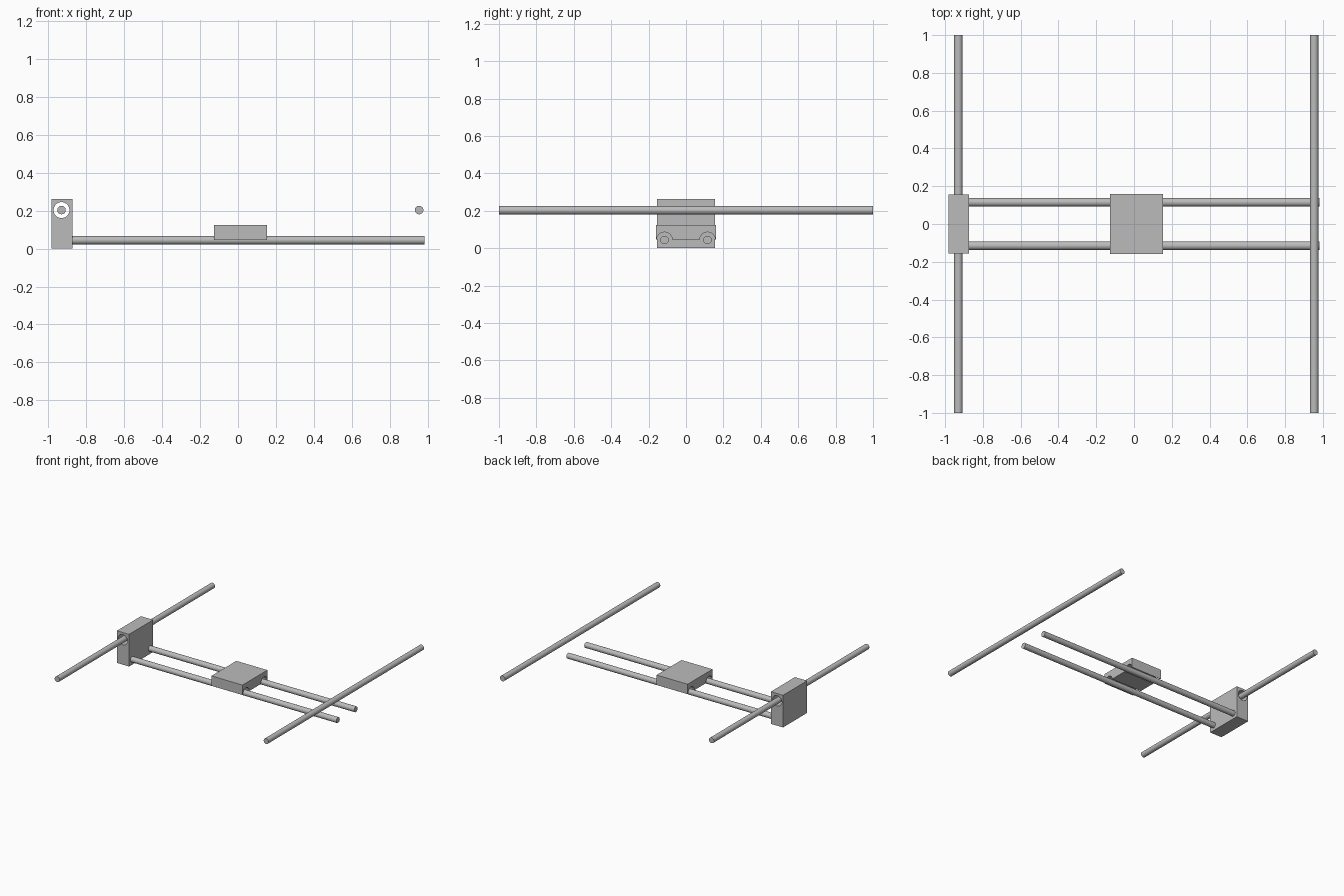
import bpy, bmesh, math
from mathutils import Matrix

cube = bpy.data.objects.get("Cube")
if cube:
    bpy.data.objects.remove(cube, do_unlink=True)

GREY = (0.5, 0.5, 0.5, 1)
grey = bpy.data.materials.new("plain_grey")
grey.use_nodes = True
grey.diffuse_color = GREY
grey.node_tree.nodes["Principled BSDF"].inputs["Base Color"].default_value = GREY

ROD_R, HOLE_R = 0.0225, 0.042
RAIL_X = (-0.93, 0.954)
RAIL_Z = 0.203
CROSS_Y, CROSS_Z = 0.115, 0.044


def add_object(name, bm):
    bmesh.ops.recalc_face_normals(bm, faces=bm.faces)
    mesh = bpy.data.meshes.new(name)
    bm.to_mesh(mesh)
    bm.free()
    mesh.materials.append(grey)
    obj = bpy.data.objects.new(name, mesh)
    bpy.context.collection.objects.link(obj)
    return obj


def smooth(obj):
    bpy.ops.object.select_all(action="DESELECT")
    obj.select_set(True)
    bpy.context.view_layer.objects.active = obj
    bpy.ops.object.shade_smooth_by_angle(angle=math.radians(30))


def rod(name, axis, length, centre, radius=ROD_R):
    turn = Matrix.Rotation(math.pi / 2, 4, "Y" if axis == "X" else "X")
    bm = bmesh.new()
    bmesh.ops.create_cone(bm, cap_ends=True, segments=32, radius1=radius, radius2=radius,
                          depth=length, matrix=Matrix.Translation(centre) @ turn)
    obj = add_object(name, bm)
    smooth(obj)
    return obj


# Long rails running front to back
rod("right_rail", "Y", 2, (RAIL_X[0], 0, RAIL_Z))
rod("left_rail", "Y", 2, (RAIL_X[1], 0, RAIL_Z))

# Pair of cross rods, seated in the end block
start, end = -0.9, 0.982
for name, side in (("front_cross_rod", -1), ("back_cross_rod", 1)):
    rod(name, "X", end - start, ((start + end) / 2, side * CROSS_Y, CROSS_Z))

# End block with a clearance hole around the right rail
bm = bmesh.new()
bmesh.ops.create_cube(bm, size=1, matrix=Matrix.Translation((-0.928, 0, 0.131))
                      @ Matrix.Diagonal((0.11, 0.31, 0.262, 1)))
block = add_object("end_block", bm)
cutter = rod("hole_cutter", "Y", 1, (RAIL_X[0], 0, RAIL_Z), HOLE_R)
cutter.hide_render = True
cut = block.modifiers.new("rail_hole", "BOOLEAN")
cut.operation = "DIFFERENCE"
cut.solver = "EXACT"
cut.object = cutter
bpy.context.view_layer.objects.active = block
bpy.ops.object.modifier_apply(modifier=cut.name)
bpy.data.objects.remove(cutter, do_unlink=True)
smooth(block)

# Carriage: half-round grooves on the underside clear the cross rods
half, top, x0, x1 = 0.16, 0.125, -0.127, 0.153
profile = [(half, top), (-half, top), (-half, CROSS_Z)]
for centre in (-CROSS_Y, CROSS_Y):
    for i in range(17):
        a = math.pi * (1 - i / 16)
        profile.append((centre + HOLE_R * math.cos(a), CROSS_Z + HOLE_R * math.sin(a)))
profile.append((half, CROSS_Z))
bm = bmesh.new()
face = bm.faces.new([bm.verts.new((x0, y, z)) for y, z in profile])
swept = bmesh.ops.extrude_face_region(bm, geom=[face])["geom"]
bmesh.ops.translate(bm, vec=(x1 - x0, 0, 0),
                    verts=[v for v in swept if isinstance(v, bmesh.types.BMVert)])
smooth(add_object("carriage", bm))
